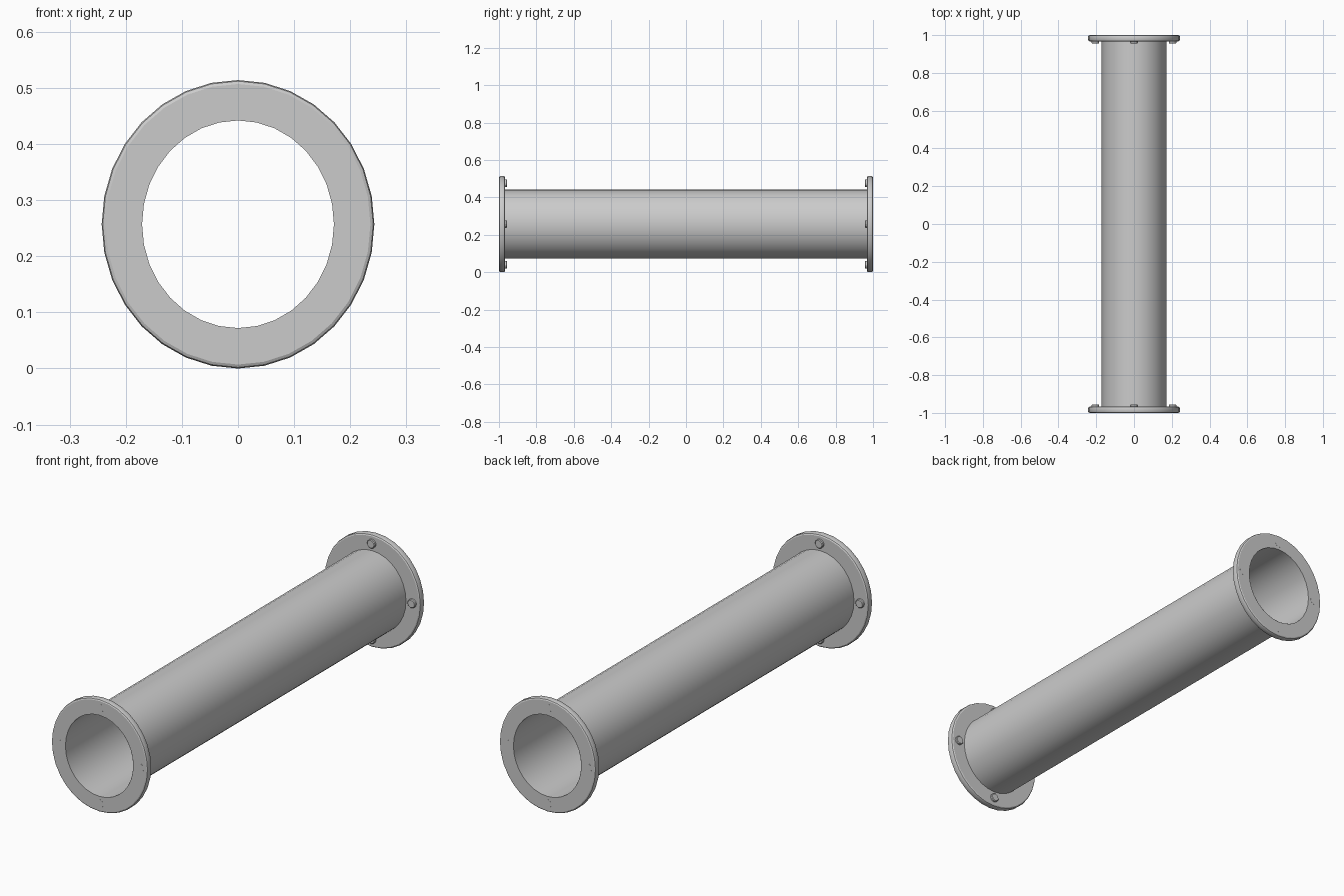
import bpy, bmesh, math
from mathutils import Matrix, Vector

old = bpy.data.objects.get("Cube")
if old:
    bpy.data.objects.remove(old, do_unlink=True)

BORE_X, BORE_Z = 0.171, 0.185   # slightly oval bore
WALL = 0.072                    # flange width beyond the pipe
CENTRE_Z = BORE_Z + WALL
SIDES = 32

grey = bpy.data.materials.new("light_grey")
grey.use_nodes = True
grey.diffuse_color = (0.6, 0.6, 0.6, 1)
grey.node_tree.nodes["Principled BSDF"].inputs["Base Color"].default_value = (0.6, 0.6, 0.6, 1)


def finish(name, bm):
    bmesh.ops.recalc_face_normals(bm, faces=bm.faces)
    mesh = bpy.data.meshes.new(name)
    bm.to_mesh(mesh)
    bm.free()
    mesh.materials.append(grey)
    obj = bpy.data.objects.new(name, mesh)
    bpy.context.collection.objects.link(obj)
    bpy.ops.object.select_all(action='DESELECT')
    obj.select_set(True)
    bpy.context.view_layer.objects.active = obj
    bpy.ops.object.shade_smooth_by_angle(angle=math.radians(25))
    return obj


def oval_sweep(name, profile):
    """Sweep (offset from bore, y) points around the oval bore."""
    bm = bmesh.new()
    rings = []
    for offset, y in profile:
        ring = []
        for i in range(SIDES):
            a = math.tau * i / SIDES
            ring.append(bm.verts.new(((BORE_X + offset) * math.sin(a), y,
                                      CENTRE_Z + (BORE_Z + offset) * math.cos(a))))
        rings.append(ring)
    for r, s in zip(rings, rings[1:]):
        for i in range(SIDES):
            j = (i + 1) % SIDES
            bm.faces.new((r[i], r[j], s[j], s[i]))
    return finish(name, bm)


def bolt(name, x, z, end):
    """Round bolt through the flange, its head on the inner side."""
    bm = bmesh.new()
    bmesh.ops.create_cone(bm, cap_ends=True, segments=12, radius1=0.02, radius2=0.02, depth=0.044)
    head = [e for e in bm.edges if all(v.co.z > 0 for v in e.verts)]
    bmesh.ops.bevel(bm, geom=head, offset=0.003, segments=1, affect='EDGES')
    turn = Vector((0, 0, 1)).rotation_difference(Vector((0, -end, 0))).to_matrix().to_4x4()
    bm.transform(Matrix.Translation((x, end * 0.978, z)) @ turn)
    finish(name, bm)


# Thin open pipe
oval_sweep("pipe", [(0, -1), (0, 1)])

# Flanges with rounded rims, and four bolts in each
for side, end in (("front", -1), ("back", 1)):
    rim = [(0, 0.9995), (WALL - 0.007, 0.9995), (WALL - 0.002, 0.997), (WALL, 0.992),
           (WALL, 0.975), (WALL - 0.002, 0.97), (WALL - 0.007, 0.967), (0, 0.967)]
    oval_sweep(side + "_flange", [(d, end * y) for d, y in rim])
    for place, dx, dz in (("top", 0, 1), ("bottom", 0, -1), ("left", 1, 0), ("right", -1, 0)):
        bolt(f"{side}_{place}_bolt", dx * (BORE_X + 0.033),
             CENTRE_Z + dz * (BORE_Z + 0.033), end)
